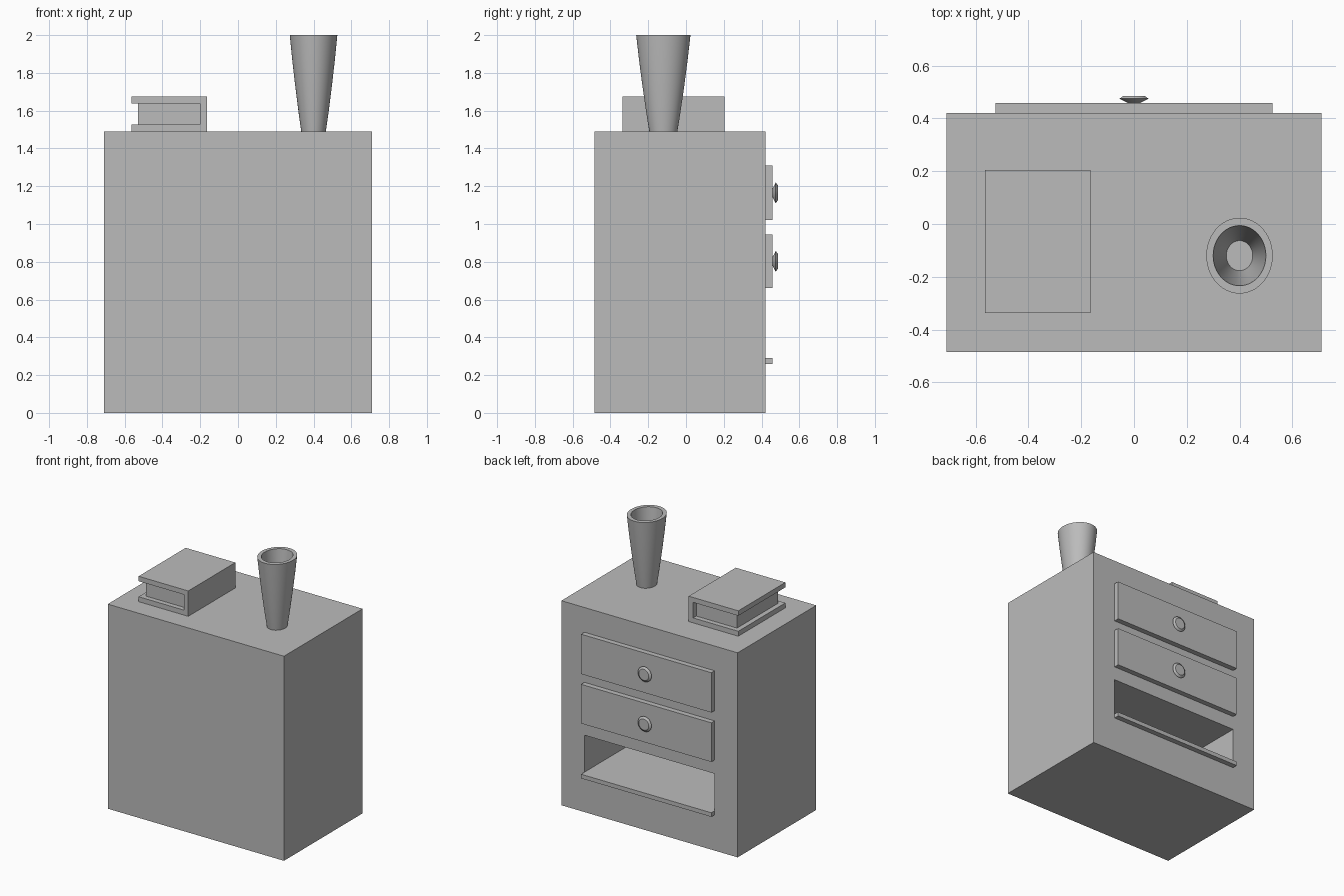
import bpy, bmesh, math
from mathutils import Vector, Matrix

if "Cube" in bpy.data.objects:
    bpy.data.objects.remove(bpy.data.objects["Cube"], do_unlink=True)

grey = bpy.data.materials.new("plain_grey")
grey.use_nodes = True
GREY = (0.5, 0.5, 0.5, 1)
grey.diffuse_color = GREY
grey.node_tree.nodes["Principled BSDF"].inputs["Base Color"].default_value = GREY


def finish(name, bm, smooth=False):
    bmesh.ops.recalc_face_normals(bm, faces=bm.faces)
    mesh = bpy.data.meshes.new(name)
    bm.to_mesh(mesh)
    bm.free()
    mesh.materials.append(grey)
    obj = bpy.data.objects.new(name, mesh)
    bpy.context.collection.objects.link(obj)
    if smooth:
        bpy.ops.object.select_all(action='DESELECT')
        obj.select_set(True)
        bpy.context.view_layer.objects.active = obj
        bpy.ops.object.shade_smooth_by_angle(angle=math.radians(35))
    return obj


def box_mesh(low, high):
    low, high = Vector(low), Vector(high)
    bm = bmesh.new()
    bmesh.ops.create_cube(bm, size=1)
    bmesh.ops.scale(bm, vec=high - low, verts=bm.verts)
    bmesh.ops.translate(bm, vec=(low + high) / 2, verts=bm.verts)
    return bm


def box(name, low, high):
    return finish(name, box_mesh(low, high))


def lathe(name, profile, matrix, steps=48):
    # Spin a (radius, height) profile around z, then place it
    bm = bmesh.new()
    verts = [bm.verts.new((r, 0, h)) for r, h in profile]
    edges = [bm.edges.new(pair) for pair in zip(verts, verts[1:])]
    bmesh.ops.spin(bm, geom=verts + edges, cent=(0, 0, 0), axis=(0, 0, 1),
                   angle=math.tau, steps=steps)
    bmesh.ops.remove_doubles(bm, verts=bm.verts, dist=0.0005)
    bmesh.ops.transform(bm, matrix=matrix, verts=bm.verts)
    return finish(name, bm, smooth=True)


# Cabinet body with an open compartment sunk into the drawer side
HALF, BACK, FACE, TOP = 0.71, -0.485, 0.42, 1.49
SHELF_HALF, SHELF_LOW, SHELF_HIGH, SHELF_END = 0.525, 0.29, 0.56, -0.4
bm = box_mesh((-HALF, BACK, 0), (HALF, FACE, TOP))
bm.normal_update()
face = next(f for f in bm.faces if f.normal.y > 0.9)
bmesh.ops.inset_region(bm, faces=[face], thickness=0.1)
for v in face.verts:
    v.co.x = math.copysign(SHELF_HALF, v.co.x)
    v.co.z = SHELF_HIGH if v.co.z > TOP / 2 else SHELF_LOW
result = bmesh.ops.extrude_face_region(bm, geom=[face])
for v in result["geom"]:
    if isinstance(v, bmesh.types.BMVert):
        v.co.y = SHELF_END
bmesh.ops.delete(bm, geom=[face], context='FACES_ONLY')
finish("cabinet_body", bm)

# Drawer fronts with round knobs
knob_profile = [(0, 0), (0.02, 0), (0.055, 0.018), (0.04, 0.029), (0, 0.029)]
for label, low, high in (("upper", 1.02, 1.31), ("lower", 0.66, 0.945)):
    box(label + "_drawer", (-SHELF_HALF, FACE, low), (SHELF_HALF, 0.458, high))
    place = (Matrix.Translation((0, 0.457, (low + high) / 2))
             @ Matrix.Rotation(-math.pi / 2, 4, 'X'))
    lathe(label + "_knob", knob_profile, place, 32)

# Lip below the open compartment
box("shelf_lip", (-SHELF_HALF, FACE, 0.26), (SHELF_HALF, 0.458, SHELF_LOW))

# Oval hollow vase
vase_profile = [(0, 0), (0.065, 0), (0.078, 0.09), (0.097, 0.24), (0.113, 0.38),
                (0.126, 0.51), (0.1, 0.51), (0.088, 0.38), (0.073, 0.22),
                (0.05, 0.04), (0, 0.04)]
lathe("vase", vase_profile,
      Matrix.Translation((0.4, -0.12, TOP)) @ Matrix.Diagonal((1, 1.14, 1, 1)))

# Closed book: one wrapped cover and a recessed page block
L, R, NEAR, FAR, BOOK_TOP, THICK = -0.565, -0.165, -0.337, 0.205, 1.675, 0.036
bm = bmesh.new()
outline = [(L, TOP), (R, TOP), (R, BOOK_TOP), (L, BOOK_TOP),
           (L, BOOK_TOP - THICK), (R - THICK, BOOK_TOP - THICK),
           (R - THICK, TOP + THICK), (L, TOP + THICK)]
side = bm.faces.new([bm.verts.new((x, NEAR, z)) for x, z in outline])
ext = bmesh.ops.extrude_face_region(bm, geom=[side])
bmesh.ops.translate(bm, vec=(0, FAR - NEAR, 0),
                    verts=[g for g in ext["geom"] if isinstance(g, bmesh.types.BMVert)])
finish("book_cover", bm)
box("book_pages", (L + THICK, NEAR + THICK, TOP + THICK),
    (R - THICK, FAR - THICK, BOOK_TOP - THICK))
